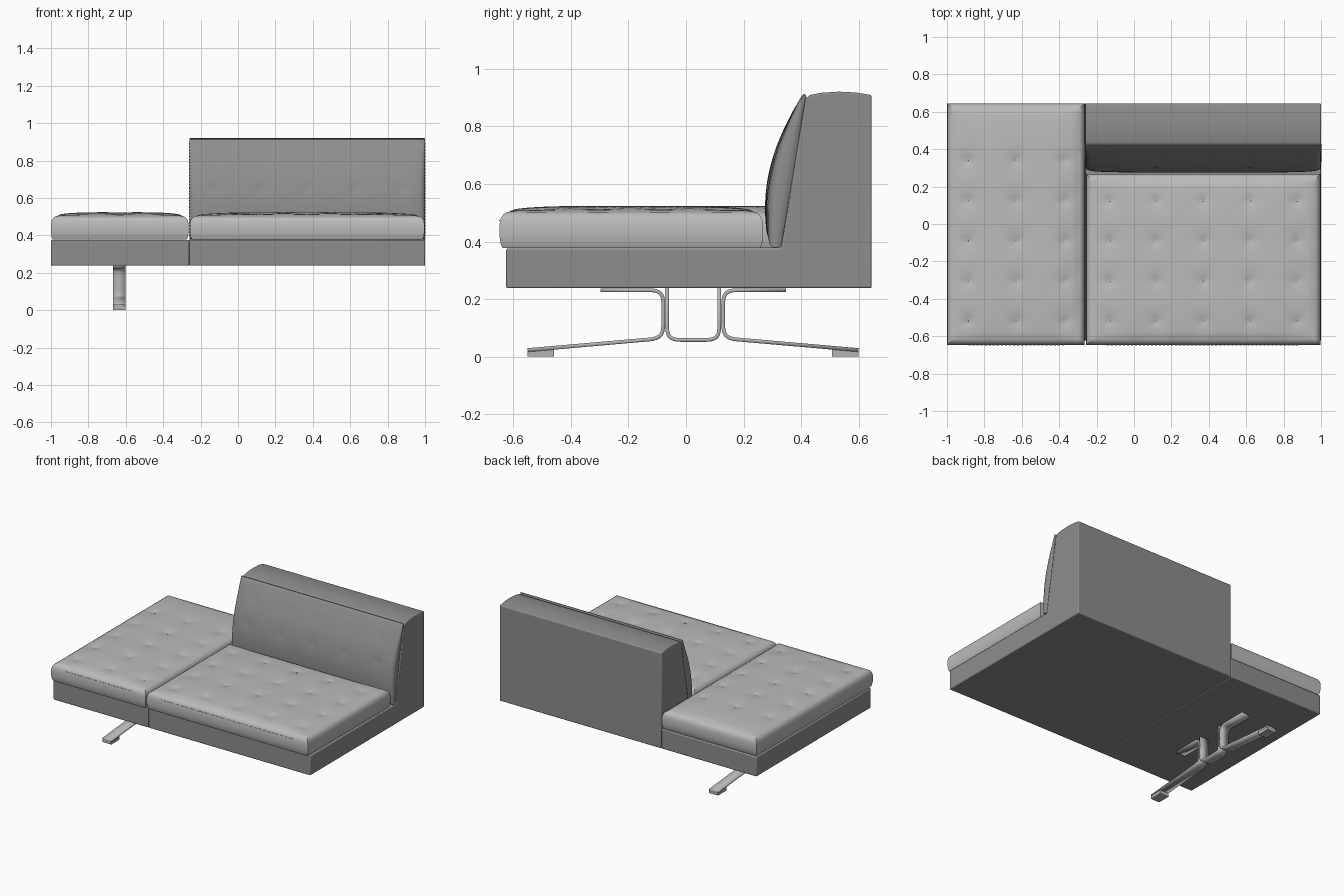
import bpy, bmesh, math
from mathutils import Vector

cube = bpy.data.objects.get("Cube")
if cube:
    bpy.data.objects.remove(cube, do_unlink=True)


def material(name, value):
    m = bpy.data.materials.new(name)
    m.use_nodes = True
    col = (value, value, value, 1)
    m.diffuse_color = col
    m.node_tree.nodes["Principled BSDF"].inputs["Base Color"].default_value = col
    return m


LIGHT = material("light grey upholstery", 0.5)
DARK = material("dark grey upholstery", 0.27)
METAL = material("grey metal", 0.46)


def finish(bm, name, mat, angle=40):
    bmesh.ops.recalc_face_normals(bm, faces=bm.faces)
    me = bpy.data.meshes.new(name)
    bm.to_mesh(me)
    bm.free()
    me.materials.append(mat)
    ob = bpy.data.objects.new(name, me)
    bpy.context.collection.objects.link(ob)
    bpy.ops.object.select_all(action='DESELECT')
    ob.select_set(True)
    bpy.context.view_layer.objects.active = ob
    bpy.ops.object.shade_smooth_by_angle(angle=math.radians(angle))
    return ob


def extrusion(name, profile, x0, x1, mat, bevel=0.0):
    """Extrude a (y, z) profile along x."""
    bm = bmesh.new()
    face = bm.faces.new([bm.verts.new((x0, y, z)) for y, z in profile])
    geom = bmesh.ops.extrude_face_region(bm, geom=[face])["geom"]
    bmesh.ops.translate(bm, vec=(x1 - x0, 0, 0),
                        verts=[g for g in geom if isinstance(g, bmesh.types.BMVert)])
    ob = finish(bm, name, mat, 30)
    if bevel:
        mod = ob.modifiers.new("soft edges", 'BEVEL')
        mod.width, mod.segments, mod.limit_method = bevel, 3, 'ANGLE'
    return ob


# Tufted cushion: dimpled top grid, rounded rim, straight sides, closed bottom
RIM = [(0.008, 0.002), (0.021, 0.010), (0.030, 0.024), (0.034, 0.045),
       (0.034, 0.085), (0.030, 0.112), (0.024, 0.126)]
R, H = 0.034, 0.128


def cushion(name, x0, x1, v0, v1, cols, rows, place, mat, step=0.016):
    cx, cv = (x0 + x1) / 2, (v0 + v1) / 2
    hx, hv = (x1 - x0) / 2 - R, (v1 - v0) / 2 - R
    tufts = [(x, v) for x in cols for v in rows]

    def height(x, v):
        a, b = abs(x - cx) / hx, abs(v - cv) / hv
        h = H + 0.02 * math.sqrt(max(0, (1 - a ** 4) * (1 - b ** 4)))
        for tx, tv in tufts:
            d = math.hypot(x - tx, v - tv)
            h -= 0.008 * math.exp(-(d / 0.018) ** 2) + 0.006 * math.exp(-(d / 0.06) ** 2)
        return h

    bm = bmesh.new()
    bmesh.ops.create_grid(bm, x_segments=round(2 * hx / step),
                          y_segments=round(2 * hv / step), size=1)
    for p in bm.verts:
        x, v = cx + p.co.x * hx, cv + p.co.y * hv
        p.co = (x, v, height(x, v))
    edges = [e for e in bm.edges if e.is_boundary]
    for out, drop in RIM:
        new = bmesh.ops.extrude_edge_only(bm, edges=edges)["geom"]
        edges = [g for g in new if isinstance(g, bmesh.types.BMEdge) and g.is_boundary]
        for p in (g for g in new if isinstance(g, bmesh.types.BMVert)):
            for axis, c, half in ((0, cx, hx), (1, cv, hv)):
                s = p.co[axis] - c
                if abs(s) > half - 1e-4:
                    p.co[axis] = c + math.copysign(half + out, s)
            p.co.z = H - drop
    bmesh.ops.holes_fill(bm, edges=edges, sides=0)
    # Small round buttons in the dimples
    for x, v in tufts:
        made = bmesh.ops.create_uvsphere(bm, u_segments=10, v_segments=6, radius=0.006)
        for p in made["verts"]:
            p.co = (x + p.co.x, v + p.co.y, height(x, v) + p.co.z * 0.5)
    for p in bm.verts:
        p.co = place(*p.co)
    return finish(bm, name, mat)


def stitches(name, a, b, size, count, mat):
    """Row of tiny raised stitches from a to b."""
    a, b = Vector(a), Vector(b)
    turn = (b - a).to_track_quat('X', 'Z').to_matrix()
    bm = bmesh.new()
    for i in range(count):
        verts = bmesh.ops.create_cube(bm, size=1)["verts"]
        for p in verts:
            p.co = turn @ Vector((p.co.x * size, p.co.y * 0.003, p.co.z * 0.003)) \
                + a.lerp(b, i / (count - 1))
    finish(bm, name, mat)


# Upholstered base and backrest
BASE_Z, DECK_Z, FRONT, BACK, SPLIT = 0.238, 0.376, -0.625, 0.645, -0.26
extrusion("chaise_base", [(FRONT, BASE_Z), (FRONT, DECK_Z), (BACK, DECK_Z), (BACK, BASE_Z)],
          -1, SPLIT, DARK, 0.006)
extrusion("seat_base_and_backrest",
          [(FRONT, BASE_Z), (FRONT, DECK_Z), (0.33, DECK_Z), (0.415, 0.895), (0.43, 0.909),
           (0.47, 0.917), (0.53, 0.921), (0.59, 0.918), (BACK, 0.909), (BACK, BASE_Z)],
          SPLIT, 1, DARK, 0.006)


# Seat cushions and backrest pad
def on_deck(x, y, h):
    return x, y, DECK_Z + h


def on_backrest(x, z, h):
    t = (z - 0.38) / 0.53
    thick = 0.022 + 0.03 * (1 - t) + 0.05 * math.sin(math.pi * min(1, max(0, t)))
    return x, 0.332 + 0.088 * t - h / 0.148 * thick, z


chaise_cols = [-0.89, -0.63, -0.37]
seat_cols = [-0.13 + 0.25 * i for i in range(5)]
rows = [-0.52 + 0.215 * i for i in range(5)]
cushion("chaise_cushion", -1, -0.264, -0.648, BACK, chaise_cols, rows, on_deck, LIGHT)
cushion("seat_cushion", -0.257, 0.997, -0.648, 0.268, seat_cols, rows[:4], on_deck, LIGHT)
cushion("backrest_pad", SPLIT, 1, 0.38, 0.912, seat_cols, [0.65, 0.81], on_backrest, DARK)

# Seam stitching
stitches("chaise_stitches", (-0.88, -0.648, 0.473), (-0.38, -0.648, 0.473), 0.012, 24, LIGHT)
stitches("seat_stitches", (-0.14, -0.648, 0.473), (0.87, -0.648, 0.473), 0.012, 48, LIGHT)
for side, x in (("right", SPLIT), ("left", 1)):
    stitches(side + "_backrest_stitches", (x, 0.335, 0.40), (x, 0.425, 0.89), 0.008, 30, DARK)


# Bent flat-bar leg
LEG_X, HALF_W, MID_Y = -0.635, 0.034, 0.025


def rounded(points, radius):
    """Round the inner corners of a (y, z) path."""
    pts = [Vector(p) for p in points]
    path = [pts[0]]
    for a, b, c in zip(pts, pts[1:], pts[2:]):
        p, q = b + (a - b).normalized() * radius, b + (c - b).normalized() * radius
        for i in range(9):
            t = i / 8
            w = 0.17 * math.sin(math.pi * t)
            path.append(p.lerp(b, t).lerp(b.lerp(q, t), t).lerp(b, w))
    return path + [pts[-1]]


def flat_bar(name, path, thick=0.013):
    bm = bmesh.new()
    pairs = [[bm.verts.new((LEG_X + s * HALF_W, MID_Y + y, z)) for s in (-1, 1)] for y, z in path]
    for (a, b), (c, d) in zip(pairs, pairs[1:]):
        bm.faces.new((a, b, d, c))
    ob = finish(bm, name, METAL, 35)
    mod = ob.modifiers.new("thickness", 'SOLIDIFY')
    mod.thickness, mod.offset = thick, 0


arm = rounded([(-0.322, 0.231), (-0.104, 0.231), (-0.104, 0.064), (-0.575, 0.023)], 0.05)
flat_bar("front_leg_bar", arm)
flat_bar("rear_leg_bar", [(-y, z) for y, z in arm])
flat_bar("centre_leg_bar", rounded([(-0.091, 0.238), (-0.091, 0.058),
                                    (0.091, 0.058), (0.091, 0.238)], 0.05))
for name, s in (("front_foot", -1), ("rear_foot", 1)):
    y0, y1 = MID_Y + s * 0.575, MID_Y + s * 0.483
    extrusion(name, [(y0, 0), (y1, 0), (y1, 0.025), (y0, 0.022)],
              LEG_X - HALF_W, LEG_X + HALF_W, METAL)
